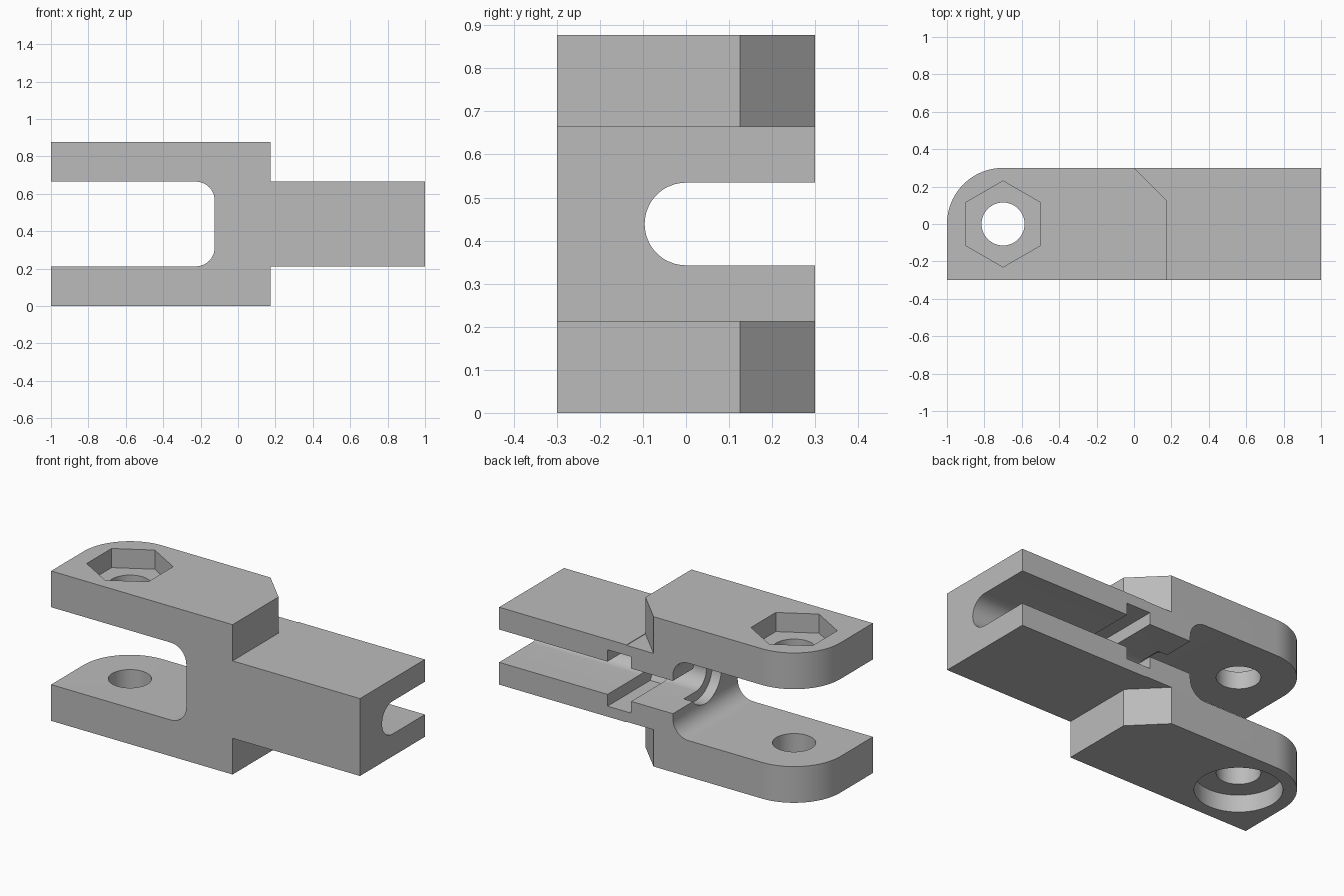
import bpy
import bmesh
from math import cos, sin, pi, radians
from mathutils import Vector

cube = bpy.data.objects.get("Cube")
if cube:
    bpy.data.objects.remove(cube, do_unlink=True)

HEIGHT, MID, HALF = 0.877, 0.4385, 0.3
ARM = 0.212            # thickness of each fork arm
PIN_X = -0.7           # pin hole position

steel = bpy.data.materials.new("plain grey")
steel.use_nodes = True
steel.diffuse_color = (0.5, 0.5, 0.5, 1)
steel.node_tree.nodes["Principled BSDF"].inputs["Base Color"].default_value = (0.5, 0.5, 0.5, 1)


def arc(cx, cy, r, start, end, steps=16):
    angles = [radians(start + (end - start) * i / steps) for i in range(steps + 1)]
    return [(cx + r * cos(a), cy + r * sin(a)) for a in angles]


def polygon(cx, cy, r, sides, start=0):
    return arc(cx, cy, r, start, start + 360, sides)[:-1]


def prism(name, points, axis, low, high):
    """Extrude a closed profile along x, y or z."""
    place = {"x": lambda a, b, d: (d, a, b),
             "y": lambda a, b, d: (a, d, b),
             "z": lambda a, b, d: (a, b, d)}[axis]
    bm = bmesh.new()
    face = bm.faces.new([bm.verts.new(place(a, b, low)) for a, b in points])
    ext = bmesh.ops.extrude_face_region(bm, geom=[face])
    moved = [v for v in ext["geom"] if isinstance(v, bmesh.types.BMVert)]
    bmesh.ops.translate(bm, verts=moved, vec=Vector(place(0, 0, high - low)))
    bmesh.ops.recalc_face_normals(bm, faces=bm.faces)
    mesh = bpy.data.meshes.new(name)
    bm.to_mesh(mesh)
    bm.free()
    mesh.materials.append(steel)
    obj = bpy.data.objects.new(name, mesh)
    bpy.context.collection.objects.link(obj)
    return obj


def rect(a0, a1, b0, b1):
    return [(a0, b0), (a1, b0), (a1, b1), (a0, b1)]


# Fork and tongue side profile, with a filleted fork throat
throat = (arc(-0.225, ARM + 0.1, 0.1, -90, 0, 10)
          + arc(-0.225, HEIGHT - ARM - 0.1, 0.1, 0, 90, 10))
profile = ([(-1, 0), (0.175, 0), (0.175, ARM), (1, ARM), (1, HEIGHT - ARM),
            (0.175, HEIGHT - ARM), (0.175, HEIGHT), (-1, HEIGHT), (-1, HEIGHT - ARM)]
           + throat[::-1] + [(-1, ARM)])
body = prism("fork_link", profile, "y", -HALF, HALF)

cutters = []


def cut(name, points, axis, low, high):
    cutters.append(prism(name, points, axis, low, high))


# Rounded back corner of the fork arms
corner = arc(PIN_X, 0, 0.3, 180, 90, 24)
cut("corner_cutter", [(-1.1, 0)] + corner + [(PIN_X, 0.4), (-1.1, 0.4)], "z", -0.1, 1)

# Chamfered shoulders above and below the tongue
shoulder = [(0, 0.3), (0.175, 0.125), (0.175, 0.4), (-0.1, 0.4)]
cut("upper_shoulder_cutter", shoulder, "z", HEIGHT - ARM - 0.003, 1)
cut("lower_shoulder_cutter", shoulder, "z", -0.1, ARM + 0.003)

# Pin hole, hexagonal nut pocket and round counterbore
cut("pin_hole_cutter", polygon(PIN_X, 0, 0.115, 48), "z", -0.1, 1)
cut("hex_pocket_cutter", polygon(PIN_X, 0, 0.23, 6, 30), "z", HEIGHT - 0.112, 1)
cut("counterbore_cutter", polygon(PIN_X, 0, 0.228, 64), "z", -0.1, 0.1)

# Round-bottomed slot along the tongue
slot = arc(0, MID, 0.096, 90, 270, 24)
cut("slot_cutter", slot + [(0.4, MID - 0.096), (0.4, MID + 0.096)], "x", -0.5, 1.1)

# Side nut trap across the slot
trap = [(0.4, MID - 0.165), (0.4, MID + 0.165), (-0.095, MID + 0.165),
        (-0.19, MID), (-0.095, MID - 0.165)]
cut("nut_trap_cutter", trap, "x", 0.145, 0.298)

# Round seat in the fork throat
cut("throat_seat_cutter", polygon(0, MID, 0.15, 48), "x", -0.5, -0.065)

# Apply all cuts, then remove the cutters
bpy.ops.object.select_all(action="DESELECT")
bpy.context.view_layer.objects.active = body
body.select_set(True)
for cutter in cutters:
    mod = body.modifiers.new(cutter.name, "BOOLEAN")
    mod.operation = "DIFFERENCE"
    mod.solver = "EXACT"
    mod.object = cutter
    bpy.ops.object.modifier_apply(modifier=mod.name)
for cutter in cutters:
    bpy.data.objects.remove(cutter, do_unlink=True)

bpy.ops.object.shade_smooth_by_angle(angle=radians(25))
